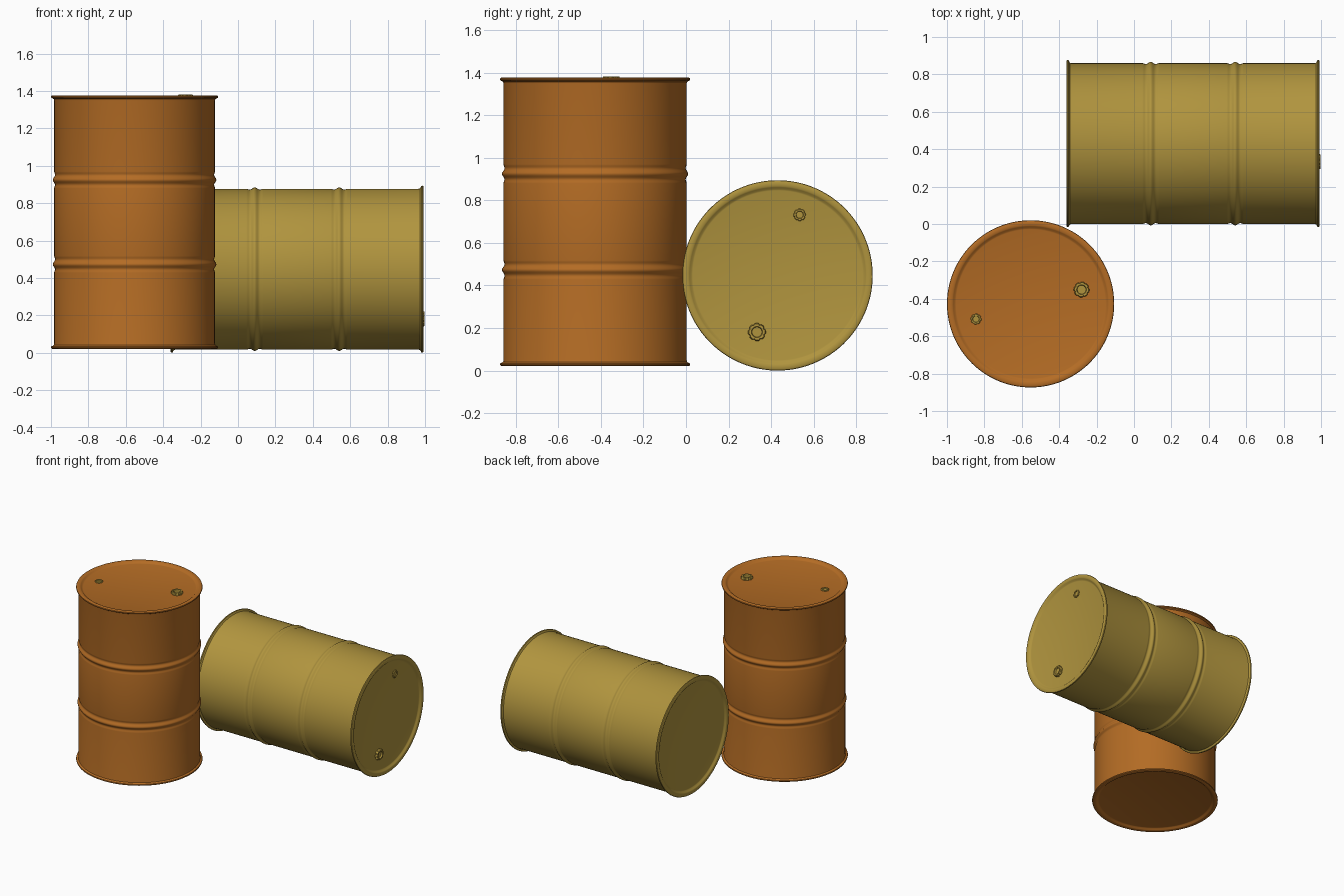
import bpy, bmesh
from math import pi, sin, cos, radians
from mathutils import Matrix

cube = bpy.data.objects.get("Cube")
if cube:
    bpy.data.objects.remove(cube)

LENGTH, BODY, RIM = 1.355, 0.43, 0.447


def material(name, color):
    m = bpy.data.materials.new(name)
    m.use_nodes = True
    m.diffuse_color = color
    m.node_tree.nodes["Principled BSDF"].inputs["Base Color"].default_value = color
    return m


orange = material("rust orange", (0.456, 0.150, 0.018, 1))
olive = material("olive yellow", (0.434, 0.296, 0.048, 1))


def lathe(name, profile, steps, mat, matrix, wave=None):
    """Spin (radius, height) points round z; wave scales radius by step."""
    bm = bmesh.new()
    rings = []
    for r, z in profile:
        if r == 0:
            rings.append([bm.verts.new((0, 0, z))] * steps)
            continue
        ring = []
        for i in range(steps):
            a, s = 2 * pi * i / steps, r * (wave(i, r) if wave else 1)
            ring.append(bm.verts.new((s * cos(a), s * sin(a), z)))
        rings.append(ring)
    for low, high in zip(rings, rings[1:]):
        for i in range(steps):
            j = (i + 1) % steps
            quad = dict.fromkeys((low[i], low[j], high[j], high[i]))
            bm.faces.new(quad)
    bmesh.ops.recalc_face_normals(bm, faces=bm.faces)
    mesh = bpy.data.meshes.new(name)
    bm.to_mesh(mesh)
    bm.free()
    mesh.materials.append(mat)
    obj = bpy.data.objects.new(name, mesh)
    bpy.context.collection.objects.link(obj)
    obj.matrix_world = matrix
    bpy.ops.object.select_all(action='DESELECT')
    obj.select_set(True)
    bpy.context.view_layer.objects.active = obj
    bpy.ops.object.shade_smooth_by_angle(angle=radians(35))
    return obj


def drum_profile():
    # Recessed end, rolled rim and flared neck, from the centre outwards
    end = [(0, 0.014), (0.398, 0.014), (0.405, 0.012), (0.413, 0.004), (0.420, 0),
           (0.440, 0), (0.445, 0.003), (RIM, 0.008), (0.445, 0.013),
           (0.438, 0.016), (0.432, 0.020), (BODY, 0.028)]
    points = list(end)
    # Two rolling hoops, each a bulge between shallow grooves
    for centre in (LENGTH / 3, LENGTH * 2 / 3):
        for k in range(-8, 9):
            t = k / 8
            bulge = 0.0075 * cos(t * pi * 1.5) * (1 - t * t)
            points.append((BODY + bulge, centre + 0.045 * t))
    return points + [(r, LENGTH - z) for r, z in reversed(end)]


def bung_profile(radius, height):
    # Flange, domed collar and sunken socket
    return [(radius, 0), (radius, height * 0.5), (radius * 0.9, height),
            (radius * 0.62, height), (radius * 0.55, height * 0.4), (0, height * 0.4)]


def drum(prefix, mat, matrix, roll):
    place = matrix @ Matrix.Rotation(radians(roll), 4, 'Z')
    lathe(prefix + "_body", drum_profile(), 96, mat, place)
    lid = LENGTH - 0.014
    for label, x, radius, height in (("large_bung", 0.283, 0.042, 0.019),
                                     ("small_bung", -0.303, 0.029, 0.008)):
        # Eight grip notches round the flange
        notch = lambda i, r: 0.88 if r > radius * 0.8 and i % 4 == 0 else 1
        lathe(prefix + "_" + label, bung_profile(radius, height), 32, olive,
              place @ Matrix.Translation((x, 0, lid)), notch)


drum("standing_drum", orange, Matrix.Translation((-0.553, -0.427, 0.021)), 15.6)
drum("lying_drum", olive,
     Matrix.Translation((-0.362, 0.43, 0.447)) @ Matrix.Rotation(pi / 2, 4, 'Y'), -20)
